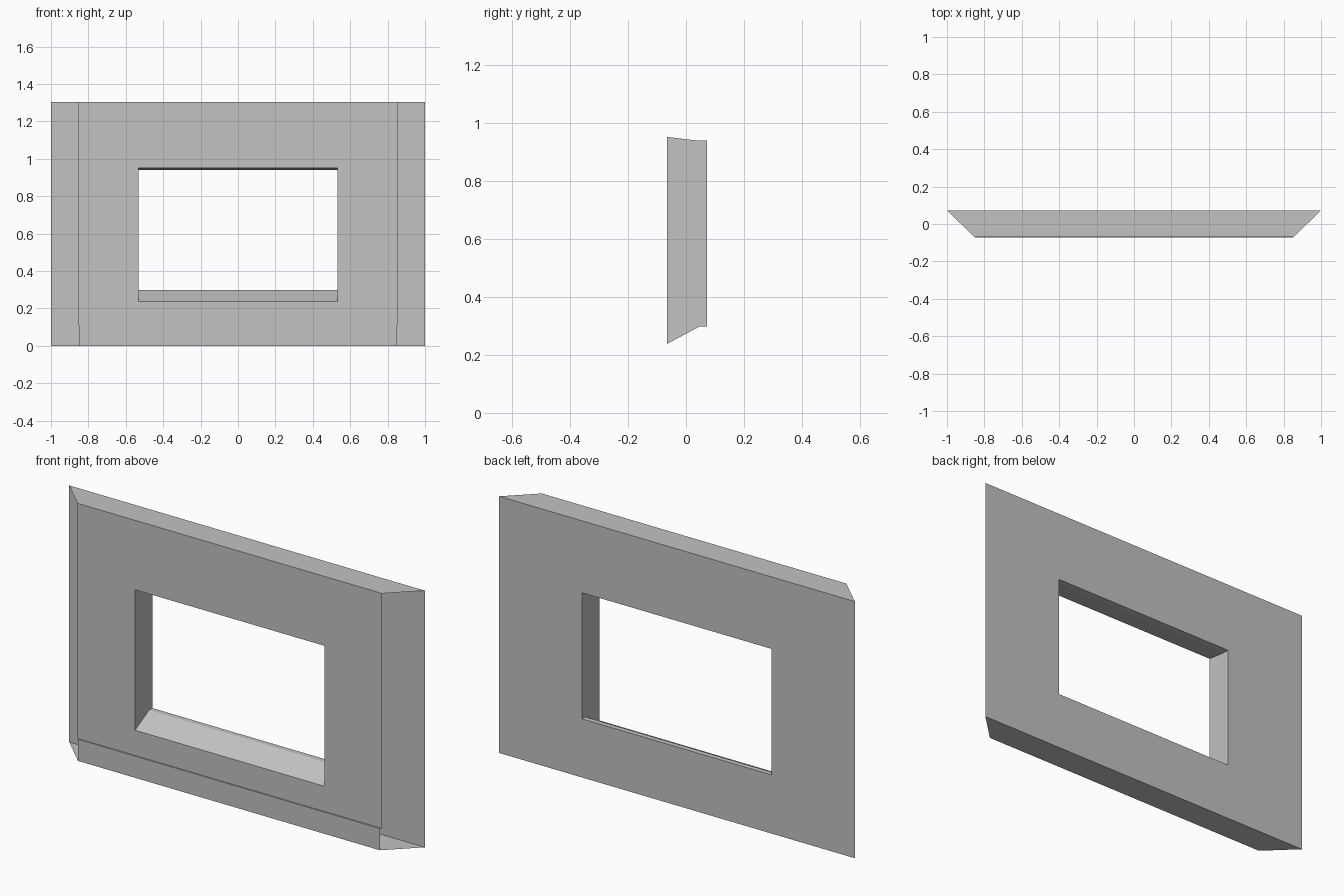
import bpy
import bmesh

cube = bpy.data.objects.get("Cube")
if cube:
    bpy.data.objects.remove(cube, do_unlink=True)

# Main dimensions
BACK, FRONT, PLINTH = 0.0724, -0.0655, -0.0724
HEIGHT, PLINTH_TOP = 1.305, 0.11
HOLE_X = 0.533

grey = bpy.data.materials.new("plain grey")
grey.use_nodes = True
colour = (0.54, 0.54, 0.54, 1)
grey.diffuse_color = colour
grey.node_tree.nodes["Principled BSDF"].inputs["Base Color"].default_value = colour

bm = bmesh.new()


def half_width(y):
    """Mitred ends: the panel narrows towards the front."""
    return 1 - 1.04 * (BACK - y)


def pair(y, z, x=None):
    """Left and right points of one level edge."""
    x = half_width(y) if x is None else x
    return [bm.verts.new((-x, y, z)), bm.verts.new((x, y, z))]


def ring(low, high, x=None):
    """Rectangle from a lower and an upper (y, z) edge."""
    return pair(*low, x) + pair(*high, x)[::-1]


def bridge(a, b):
    for i in range(4):
        j = (i + 1) % 4
        bm.faces.new((a[i], a[j], b[j], b[i]))


# Front sheet, sloped window reveal and back sheet
front = ring((FRONT, PLINTH_TOP), (FRONT, HEIGHT))
back = ring((BACK, 0), (BACK, HEIGHT))
rings = [front,
         ring((FRONT, 0.238), (FRONT, 0.952), HOLE_X),
         ring((0.047, 0.298), (0.04, 0.939), HOLE_X),
         ring((BACK, 0.298), (BACK, 0.939), HOLE_X),
         back]
for a, b in zip(rings, rings[1:]):
    bridge(a, b)

# Top sheet
bm.faces.new((front[3], front[2], back[2], back[3]))

# Underside, projecting plinth strip and its ledge; the mitred ends stay open
edges = [back[:2], pair(PLINTH, 0), pair(PLINTH, PLINTH_TOP), front[:2]]
for a, b in zip(edges, edges[1:]):
    bm.faces.new((a[0], a[1], b[1], b[0]))

mesh = bpy.data.meshes.new("wall_panel")
bm.to_mesh(mesh)
bm.free()
mesh.materials.append(grey)
panel = bpy.data.objects.new("wall_panel", mesh)
bpy.context.collection.objects.link(panel)
